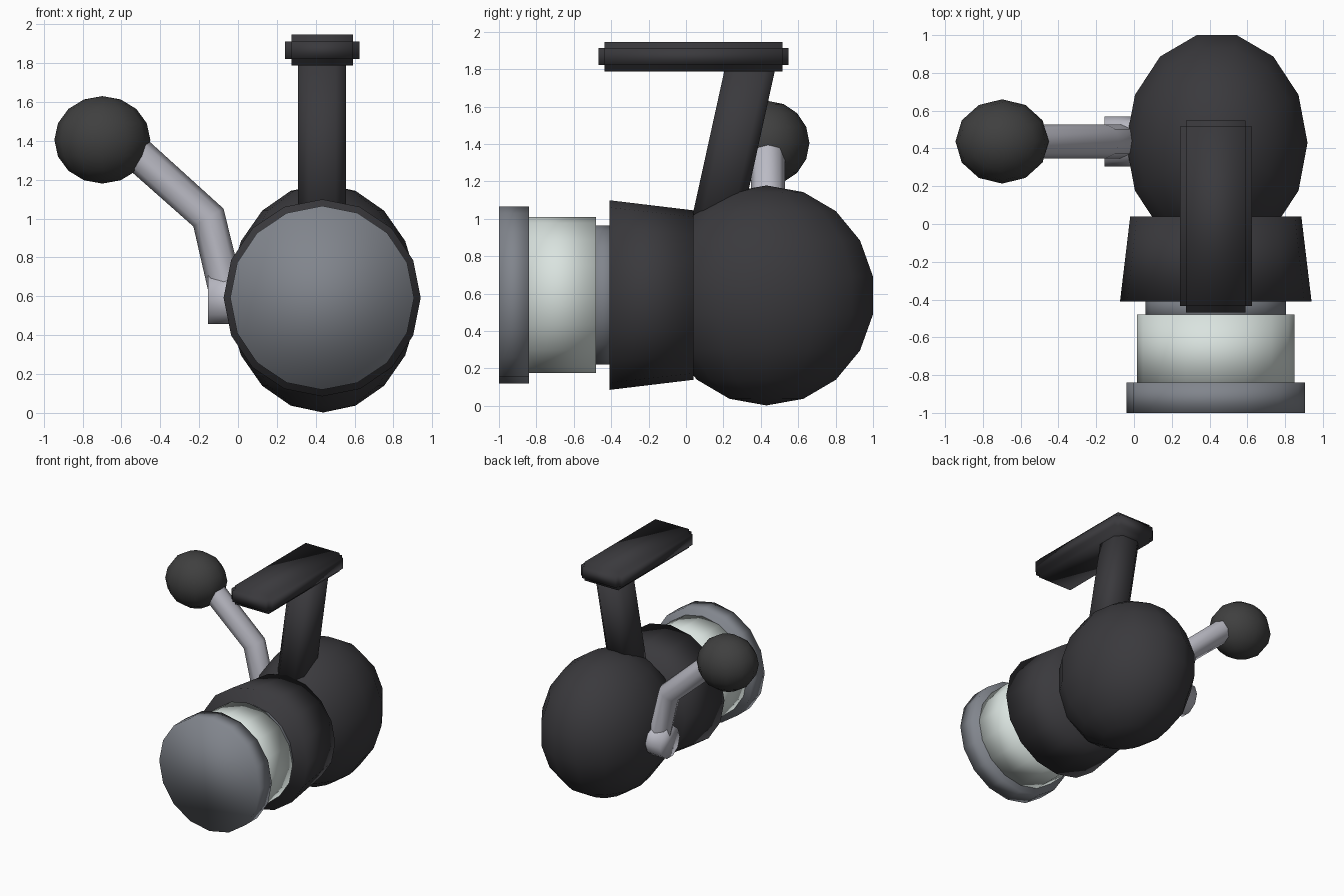
import bpy, bmesh
from math import sin, cos, pi
from mathutils import Vector

if "Cube" in bpy.data.objects:
    bpy.data.objects.remove(bpy.data.objects["Cube"])


def material(name, rgb):
    m = bpy.data.materials.new(name)
    m.diffuse_color = (*rgb, 1)
    m.use_nodes = True
    m.node_tree.nodes["Principled BSDF"].inputs["Base Color"].default_value = m.diffuse_color
    return m


DARK = material("dark_shell", (0.042, 0.041, 0.046))
KNOB = material("knob_rubber", (0.05, 0.05, 0.05))
STEEL = material("grey_steel", (0.22, 0.235, 0.265))
GLASS = material("pale_glass", (0.70, 0.77, 0.74))
METAL = material("bright_metal", (0.50, 0.50, 0.56))


def finish(name, bm, mat):
    bmesh.ops.remove_doubles(bm, verts=bm.verts, dist=1e-4)
    bmesh.ops.recalc_face_normals(bm, faces=bm.faces)
    for f in bm.faces:
        f.smooth = True
    me = bpy.data.meshes.new(name)
    bm.to_mesh(me)
    bm.free()
    me.materials.append(mat)
    ob = bpy.data.objects.new(name, me)
    bpy.context.collection.objects.link(ob)
    return ob


def loft(bm, loops):
    """Skin closed loops of points and cap both ends."""
    rings = [[bm.verts.new(p) for p in loop] for loop in loops]
    n = len(rings[0])
    for a, b in zip(rings, rings[1:]):
        for i in range(n):
            j = (i + 1) % n
            bm.faces.new((a[i], a[j], b[j], b[i]))
    return rings


def turned(name, mat, centre, profile, sides, axes, scale=(1, 1, 1)):
    """Revolve (radius, offset) points; axes = start, side and spin axis."""
    bm = bmesh.new()
    loops = []
    for r, h in profile:
        loop = []
        for i in range(sides):
            a = 2 * pi * i / sides
            p = Vector(centre)
            for axis, v in zip(axes, (r * cos(a), r * sin(a), h)):
                p[axis] += v * scale[axis]
            loop.append(p)
        loops.append(loop)
    rings = loft(bm, loops)
    for ring, (r, h) in ((rings[0], profile[0]), (rings[-1], profile[-1])):
        if r > 1e-4:
            bm.faces.new(ring)
    return finish(name, bm, mat)


def ball(name, mat, centre, scale, sides, rings):
    prof = [(sin(pi * i / rings), -cos(pi * i / rings)) for i in range(rings + 1)]
    return turned(name, mat, centre, prof, sides, (0, 1, 2), scale)


# round rear body
ball("rear_body", DARK, (0.438, 0.43, 0.59), (0.488, 0.593, 0.588), 14, 9)

# barrel parts along y: name, material, start y, end y, start radius, end radius
for name, mat, y0, y1, r0, r1 in (
        ("front_housing", DARK, -0.41, 0.04, 0.507, 0.453),
        ("inner_collar", STEEL, -0.52, -0.36, 0.372, 0.372),
        ("glass_drum", GLASS, -0.87, -0.48, 0.417, 0.417),
        ("front_cap", STEEL, -1.0, -0.84, 0.473, 0.473)):
    turned(name, mat, (0.433, 0, 0.592), [(r0, y0), (r1, y1)], 16, (0, 2, 1))

# lever hub, bent arm and knob
turned("lever_hub", METAL, (0, 0.437, 0.583), [(0.133, -0.155), (0.133, 0.1)],
       10, (1, 2, 0))

cu = bpy.data.curves.new("lever_arm", "CURVE")
cu.dimensions = "3D"
cu.bevel_depth, cu.bevel_resolution, cu.use_fill_caps = 0.09, 2, True
path = ((-0.055, 0.6), (-0.152, 1.005), (-0.66, 1.47 - 0.01))
sp = cu.splines.new("POLY")
sp.points.add(len(path) - 1)
for pt, (x, z) in zip(sp.points, path):
    pt.co = (x, 0.438, z, 1)
cu.materials.append(METAL)
arm = bpy.data.objects.new("lever_arm", cu)
bpy.context.collection.objects.link(arm)
bpy.context.view_layer.objects.active = arm
arm.select_set(True)
bpy.ops.object.convert(target="MESH")

ball("lever_knob", KNOB, (-0.698, 0.437, 1.405), (0.247, 0.223, 0.225), 12, 8)

# leaning post with chamfered corners
bm = bmesh.new()
hx, hy, c = 0.123, 0.135, 0.053
outline = [(hx, c - hy), (hx, hy - c), (hx - c, hy), (c - hx, hy),
           (-hx, hy - c), (-hx, c - hy), (c - hx, -hy), (hx - c, -hy)]
ends = loft(bm, [[(0.433 + x, yc + y, z) for x, y in outline]
                 for yc, z in ((0.157, 0.96), (0.342, 1.80))])
for ring in ends:
    bm.faces.new(ring)
finish("top_post", bm, DARK)

# top plate: a slab whose six faces each step outwards
bm = bmesh.new()
bmesh.ops.create_cube(bm, size=1)
for v in bm.verts:
    v.co = Vector((0.434 + v.co.x * 0.315, 0.04 + v.co.y * 0.95, 1.867 + v.co.z * 0.09))
bm.normal_update()
for face in list(bm.faces):
    n = face.normal.copy()
    top = bmesh.ops.extrude_discrete_faces(bm, faces=[face])["faces"][0]
    bmesh.ops.translate(bm, verts=top.verts, vec=n * 0.034)
finish("top_plate", bm, DARK)
